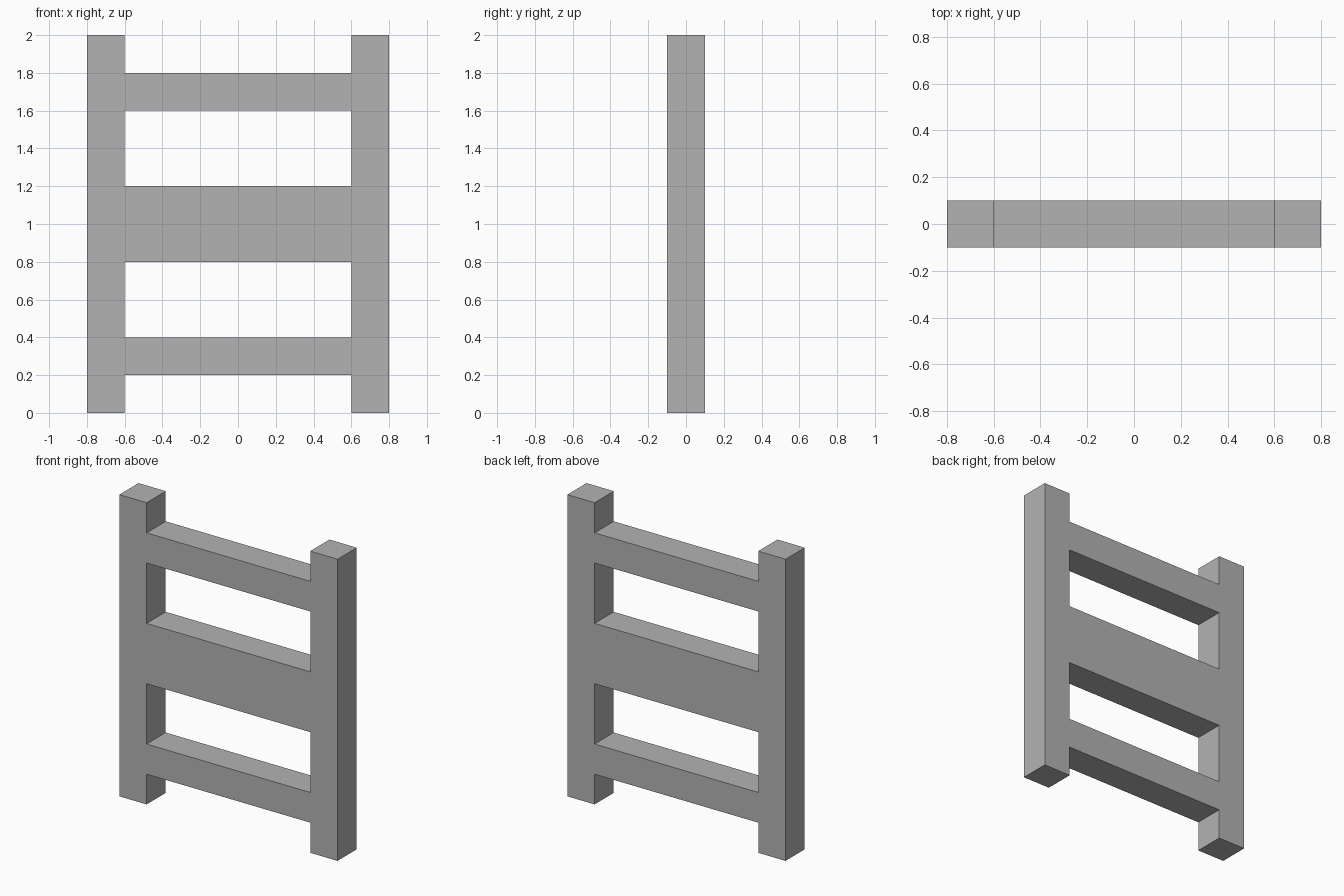
import bpy

cube = bpy.data.objects.get("Cube")
if cube:
    bpy.data.objects.remove(cube, do_unlink=True)

GREY = (0.45, 0.45, 0.45, 1.0)
grey = bpy.data.materials.new("plain grey")
grey.use_nodes = True
grey.diffuse_color = GREY
grey.node_tree.nodes["Principled BSDF"].inputs["Base Color"].default_value = GREY

THICKNESS = 0.2
HEIGHT = 2.0
HALF_GAP = 0.6


def box(name, x_range, z_range):
    """Flat-faced bar spanning the given x and z ranges, centred on y."""
    (x0, x1), (z0, z1) = x_range, z_range
    bpy.ops.mesh.primitive_cube_add(size=1, location=((x0 + x1) / 2, 0, (z0 + z1) / 2))
    obj = bpy.context.object
    obj.name = name
    obj.scale = (x1 - x0, THICKNESS, z1 - z0)
    bpy.ops.object.transform_apply(location=False, rotation=False, scale=True)
    obj.data.materials.append(grey)
    return obj


# Upright posts
box("left_post", (HALF_GAP, HALF_GAP + THICKNESS), (0, HEIGHT))
box("right_post", (-HALF_GAP - THICKNESS, -HALF_GAP), (0, HEIGHT))

# Rails between the posts, the middle one twice as tall
rails = {
    "bottom_rail": (0.2, 0.4),
    "middle_rail": (0.8, 1.2),
    "top_rail": (1.6, 1.8),
}
for name, z_range in rails.items():
    box(name, (-HALF_GAP, HALF_GAP), z_range)
